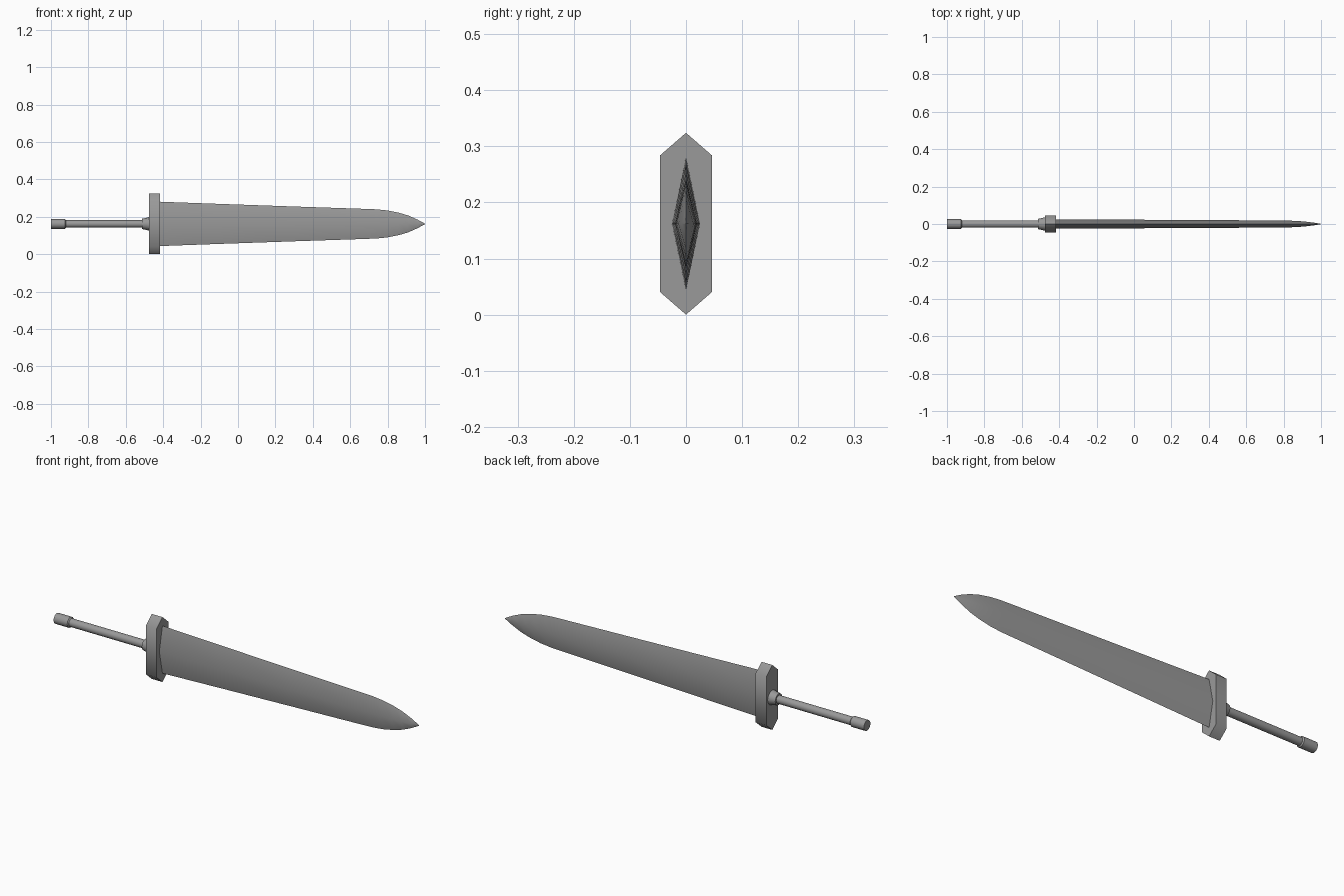
import bpy, bmesh
from math import cos, sin, tau, radians

if "Cube" in bpy.data.objects:
    bpy.data.objects.remove(bpy.data.objects["Cube"])

ZC = 0.162  # height of the sword's long axis

# Dark steel used on every part
steel = bpy.data.materials.new("dark_steel")
steel.diffuse_color = (0.32, 0.32, 0.32, 1)
steel.use_nodes = True
steel.node_tree.nodes["Principled BSDF"].inputs["Base Color"].default_value = steel.diffuse_color


def loft(name, sections, smooth):
    """Skin a list of (x, [(y, z), ...]) rings along x, with capped ends."""
    bm = bmesh.new()
    rings = [[bm.verts.new((x, y, z + ZC)) for y, z in pts] for x, pts in sections]
    n = len(rings[0])
    for a, b in zip(rings, rings[1:]):
        for i in range(n):
            j = (i + 1) % n
            bm.faces.new((a[i], a[j], b[j], b[i]))
    bm.faces.new(rings[0])
    bm.faces.new(rings[-1])
    bmesh.ops.recalc_face_normals(bm, faces=bm.faces)
    mesh = bpy.data.meshes.new(name)
    bm.to_mesh(mesh)
    bm.free()
    mesh.materials.append(steel)
    ob = bpy.data.objects.new(name, mesh)
    bpy.context.collection.objects.link(ob)
    bpy.ops.object.select_all(action='DESELECT')
    ob.select_set(True)
    bpy.context.view_layer.objects.active = ob
    bpy.ops.object.shade_smooth_by_angle(angle=radians(smooth))
    return ob


def circle(r, n=16):
    return [(r * cos(tau * i / n), r * sin(tau * i / n)) for i in range(n)]


def diamond(half_t, half_h):
    return [(half_t, 0), (0, half_h), (-half_t, 0), (0, -half_h)]


# Blade: (x, half thickness, half height), tapering to a leaf-shaped point
blade = [(-0.43, 0.025, 0.119), (-0.1, 0.0235, 0.107), (0.3, 0.0215, 0.093),
         (0.66, 0.0195, 0.081), (0.74, 0.019, 0.078), (0.80, 0.0185, 0.072),
         (0.86, 0.017, 0.060), (0.91, 0.0135, 0.045), (0.96, 0.0075, 0.023),
         (1.0, 0.0008, 0.001)]
loft("blade", [(x, diamond(t, h)) for x, t, h in blade], smooth=60)

# Guard: elongated hexagonal block
hexagon = [(0, 0.162), (0.046, 0.122), (0.046, -0.122),
           (0, -0.162), (-0.046, -0.122), (-0.046, 0.122)]
loft("guard", [(-0.476, hexagon), (-0.417, hexagon)], smooth=60)

# Collar flaring into the guard
loft("collar", [(-0.512, circle(0.028)), (-0.492, circle(0.032)),
                (-0.473, circle(0.037))], smooth=30)

# Grip and pommel
loft("grip", [(-0.95, circle(0.02)), (-0.48, circle(0.02))], smooth=30)
loft("pommel", [(-1.0, circle(0.026)), (-0.925, circle(0.026)),
                (-0.92, circle(0.021))], smooth=30)
